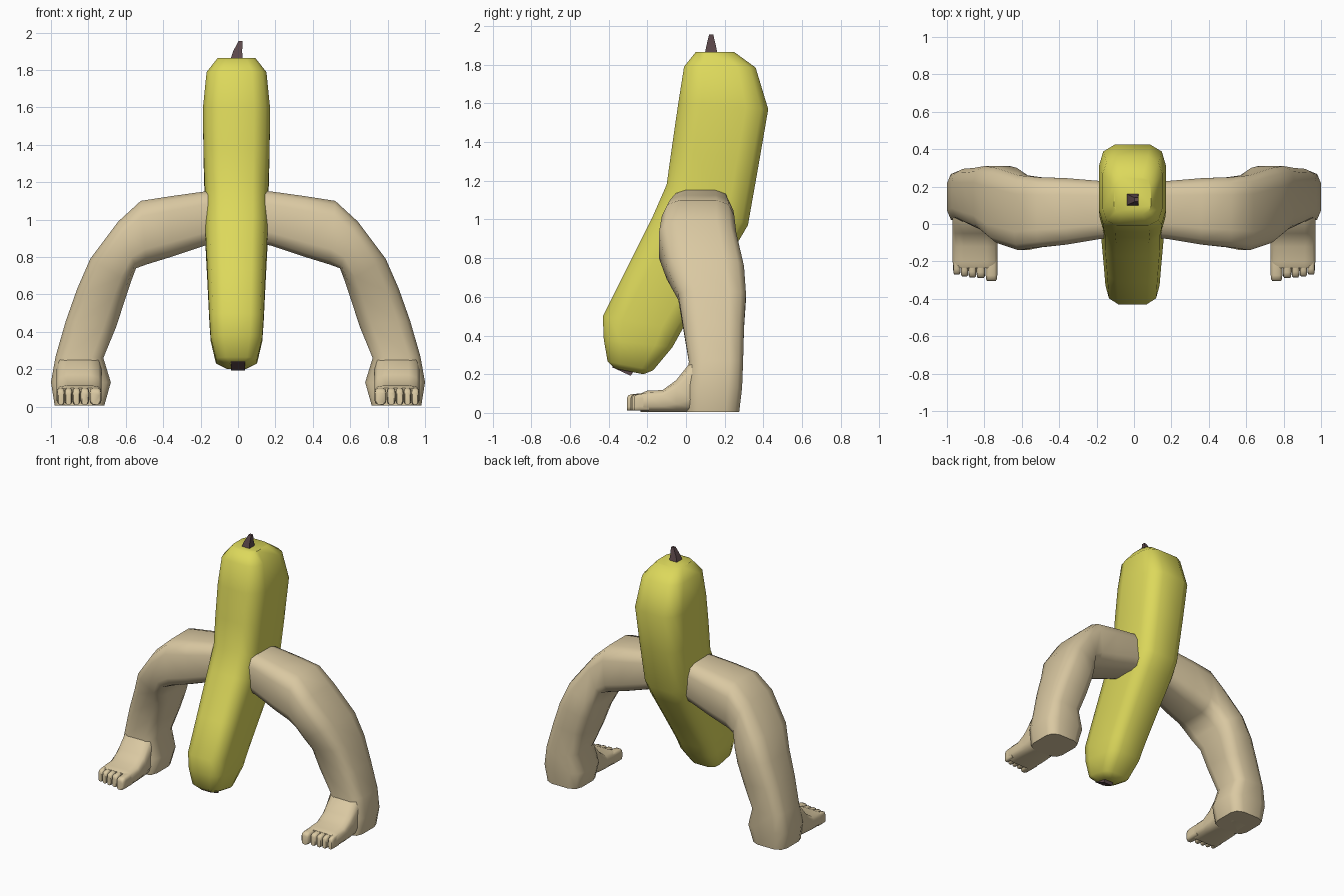
import bpy, bmesh, math
from mathutils import Vector


def material(name, rgb):
    m = bpy.data.materials.new(name)
    m.diffuse_color = (*rgb, 1)
    return m


YELLOW = material("banana yellow", (0.72, 0.69, 0.105))
SKIN = material("skin tan", (0.70, 0.58, 0.36))
BROWN = material("stem brown", (0.115, 0.07, 0.075))

# Rounded-rectangle cross-section, 12 sides
QUARTER = [(1, 0.5), (0.87, 0.84), (0.52, 1)]
SECTION = (QUARTER + [(-u, v) for u, v in reversed(QUARTER)]
           + [(-u, -v) for u, v in QUARTER] + [(u, -v) for u, v in reversed(QUARTER)])
SQUARE = [(1, 1), (-1, 1), (-1, -1), (1, -1)]


def loft(name, rings, mat, section=SECTION, mirror=False, angle=50):
    """Skin rings, each given as centre and two half-axis vectors."""
    bm = bmesh.new()
    loops = [[bm.verts.new(Vector(c) + Vector(a) * u + Vector(b) * v) for u, v in section]
             for c, a, b in rings]
    n = len(section)
    for p, q in zip(loops, loops[1:]):
        for i in range(n):
            j = (i + 1) % n
            bm.faces.new((p[i], p[j], q[j], q[i]))
    bm.faces.new(loops[0])
    bm.faces.new(loops[-1])
    bmesh.ops.recalc_face_normals(bm, faces=bm.faces)
    me = bpy.data.meshes.new(name)
    bm.to_mesh(me)
    bm.free()
    me.materials.append(mat)
    ob = bpy.data.objects.new(name, me)
    bpy.context.collection.objects.link(ob)
    bpy.ops.object.select_all(action='DESELECT')
    ob.select_set(True)
    bpy.context.view_layer.objects.active = ob
    bpy.ops.object.shade_smooth_by_angle(angle=math.radians(angle))
    if mirror:
        ob.modifiers.new("mirror", 'MIRROR').use_mirror_merge = False
    return ob


# Bent fruit body: front y, z, back y, z, half width
body = [
    (0.05, 1.865, 0.25, 1.865, 0.10),
    (-0.01, 1.79, 0.36, 1.785, 0.16),
    (-0.04, 1.60, 0.425, 1.57, 0.18),
    (-0.072, 1.38, 0.375, 1.28, 0.176),
    (-0.10, 1.18, 0.32, 0.97, 0.168),
    (-0.17, 1.02, 0.255, 0.86, 0.168),
    (-0.31, 0.74, 0.10, 0.62, 0.155),
    (-0.43, 0.50, -0.02, 0.43, 0.145),
    (-0.425, 0.38, -0.07, 0.34, 0.138),
    (-0.405, 0.265, -0.17, 0.22, 0.11),
    (-0.37, 0.23, -0.22, 0.20, 0.06),
]
loft("fruit_body",
     [((-0.008, (yf + yb) / 2, (zf + zb) / 2), (w, 0, 0),
       (0, (yb - yf) / 2, (zb - zf) / 2)) for yf, zf, yb, zb, w in body], YELLOW)

# Top stem, bent towards +x
loft("stem", [((x, 0.13, z), (w, 0, 0), (0, w, 0)) for x, z, w in
              [(-0.008, 1.85, 0.034), (-0.002, 1.90, 0.024), (0.014, 1.955, 0.011)]],
     BROWN, SQUARE)

# Dark blossom end at the bottom
loft("bottom_tip", [((0, -0.315, 0.25), (0.04, 0, 0), (0, 0.05, -0.025)),
                    ((0, -0.334, 0.214), (0.036, 0, 0), (0, 0.048, -0.022))], BROWN, SQUARE)

# Legs: outer x, z, inner x, z, front y, back y
leg = [
    (0.08, 1.16, 0.08, 0.88, -0.07, 0.22),
    (0.18, 1.15, 0.18, 0.86, -0.08, 0.23),
    (0.36, 1.125, 0.36, 0.80, -0.11, 0.245),
    (0.52, 1.10, 0.49, 0.76, -0.125, 0.25),
    (0.64, 0.99, 0.545, 0.74, -0.14, 0.26),
    (0.79, 0.79, 0.575, 0.66, -0.10, 0.30),
    (0.86, 0.63, 0.605, 0.57, -0.04, 0.31),
    (0.92, 0.46, 0.65, 0.43, -0.015, 0.30),
    (0.975, 0.27, 0.72, 0.26, 0.015, 0.295),
    (1.0, 0.13, 0.68, 0.13, 0.0, 0.29),
    (0.98, 0.005, 0.715, 0.005, 0.0, 0.275),
]
loft("leg",
     [(((xo + xi) / 2, (y0 + y1) / 2, (zo + zi) / 2),
       ((xo - xi) / 2, 0, (zo - zi) / 2), (0, (y1 - y0) / 2, 0))
      for xo, zo, xi, zi, y0, y1 in leg], SKIN, mirror=True)

# Feet: y, top z, inner x, outer x
foot = [(0.14, 0.27, 0.74, 0.96), (0.03, 0.27, 0.73, 0.97), (-0.05, 0.17, 0.73, 0.97),
        (-0.12, 0.118, 0.73, 0.97), (-0.20, 0.115, 0.73, 0.97), (-0.235, 0.10, 0.735, 0.965)]
loft("foot", [((( xi + xo) / 2, y, (z + 0.005) / 2), ((xo - xi) / 2, 0, 0),
               (0, 0, (z - 0.005) / 2)) for y, z, xi, xo in foot], SKIN, mirror=True)

# Toes: centre x, half width, front y
toes = [(0.762, 0.031, -0.305), (0.819, 0.023, -0.288), (0.864, 0.021, -0.285),
        (0.906, 0.020, -0.28), (0.947, 0.020, -0.27)]
for i, (x, w, tip) in enumerate(toes):
    loft(f"toe_{i + 1}", [((x, y, 0.012 + h), (w * s, 0, 0), (0, 0, h)) for y, h, s in
                          [(-0.19, 0.045, 1), (tip + 0.03, 0.043, 1),
                           (tip + 0.008, 0.04, 0.92), (tip, 0.032, 0.7)]],
         SKIN, mirror=True)
